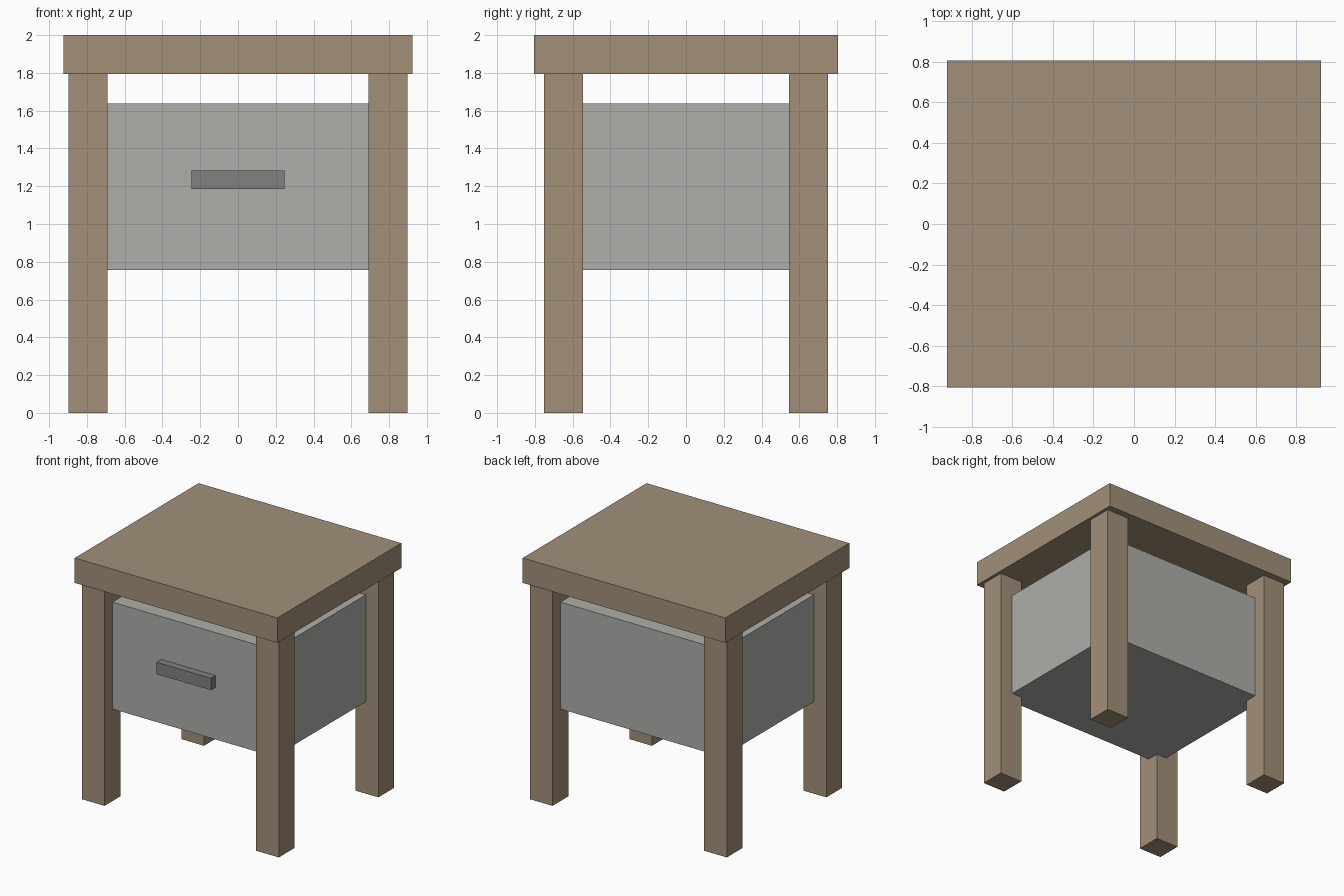
import bpy

if "Cube" in bpy.data.objects:
    bpy.data.objects.remove(bpy.data.objects["Cube"])


def material(name, rgb):
    m = bpy.data.materials.new(name)
    m.diffuse_color = (*rgb, 1)
    m.use_nodes = True
    m.node_tree.nodes["Principled BSDF"].inputs["Base Color"].default_value = m.diffuse_color
    return m


def box(name, lo, hi, mat=None):
    """Axis-aligned block between two opposite corners."""
    bpy.ops.mesh.primitive_cube_add(size=1, location=[(a + b) / 2 for a, b in zip(lo, hi)])
    o = bpy.context.object
    o.name = name
    o.scale = [b - a for a, b in zip(lo, hi)]
    bpy.ops.object.transform_apply(location=False, rotation=False, scale=True)
    if mat:
        o.data.materials.append(mat)
    return o


wood = material("wood", (0.36, 0.28, 0.19))
dark_grey = material("dark_grey", (0.22, 0.22, 0.22))
light_grey = material("light_grey", (0.42, 0.42, 0.40))

# Table top
box("table_top", (-0.923, -0.806, 1.795), (0.923, 0.806, 2.0), wood)

# Four square legs
for sx, side in ((-1, "left"), (1, "right")):
    for sy, end in ((-1, "front"), (1, "back")):
        cx, cy = sx * 0.794, sy * 0.6475
        box(f"{end}_{side}_leg", (cx - 0.1035, cy - 0.1035, 0),
            (cx + 0.1035, cy + 0.1035, 1.795), wood)

# Drawer body, its corners set into the leg centres
box("drawer_body", (-0.783, -0.645, 0.757), (0.783, 0.645, 1.637), light_grey)

# Bar handle on the front
box("drawer_handle", (-0.247, -0.706, 1.186), (0.247, -0.645, 1.284), dark_grey)
